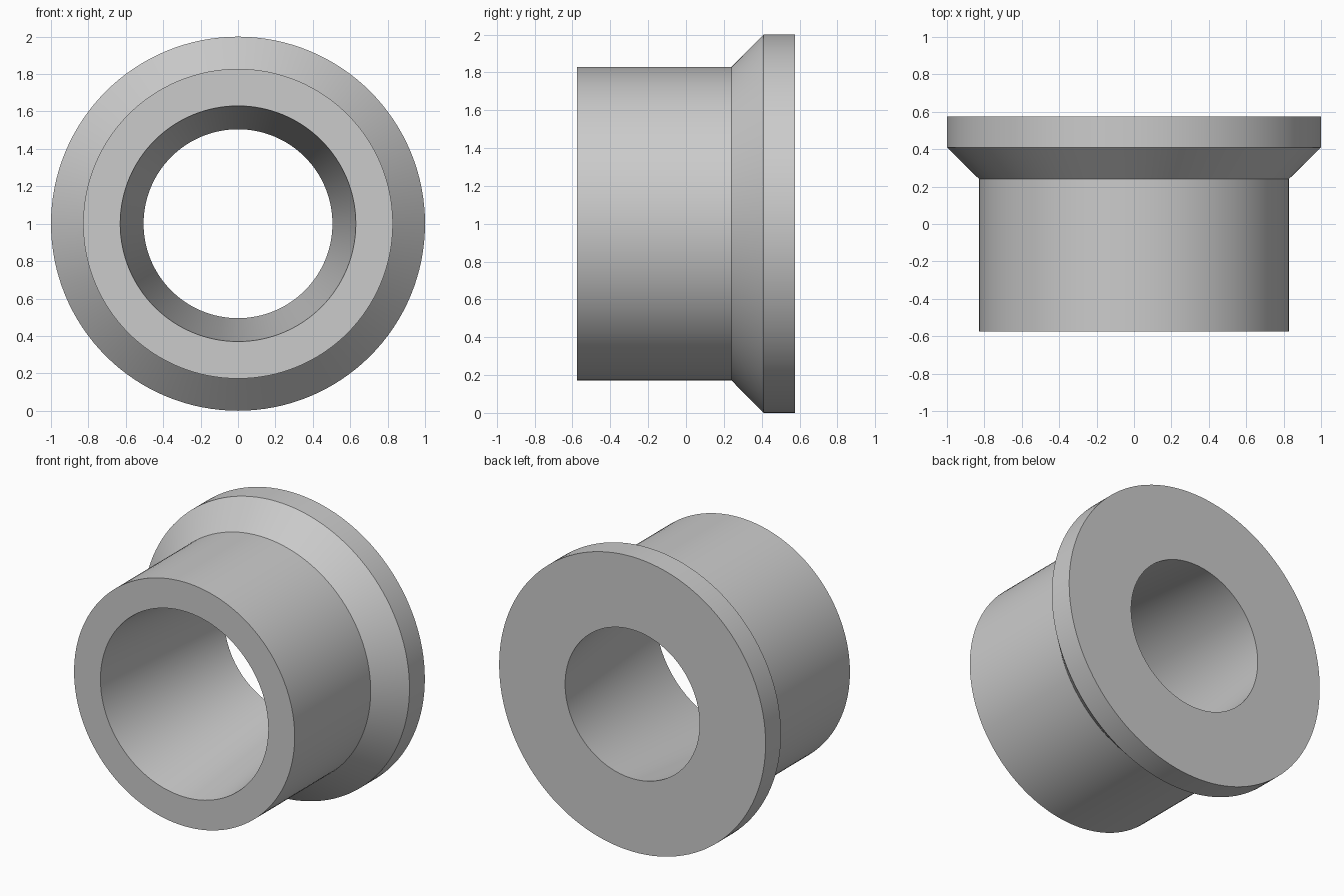
import bpy
import bmesh
import math
from mathutils import Matrix, Vector

cube = bpy.data.objects.get("Cube")
if cube:
    bpy.data.objects.remove(cube, do_unlink=True)

SEGMENTS = 128
AXIS_HEIGHT = 1.0

# Plain grey metal
grey = bpy.data.materials.new("grey_metal")
grey.use_nodes = True
colour = (0.6, 0.6, 0.6, 1.0)
grey.diffuse_color = colour
grey.node_tree.nodes["Principled BSDF"].inputs["Base Color"].default_value = colour

# Closed section of the bushing: (radius, y)
section = [
    (0.63, -0.575),   # front bore rim
    (0.828, -0.575),  # front of sleeve
    (0.828, 0.24),    # sleeve meets flare
    (1.0, 0.41),      # flare meets flange
    (1.0, 0.575),     # back of flange
    (0.505, 0.575),   # back bore rim, tapered bore
]


def revolve(name, profile, material):
    """Turn a closed section around the y axis into a solid ring."""
    bm = bmesh.new()
    rings = []
    for step in range(SEGMENTS):
        turn = Matrix.Rotation(math.tau * step / SEGMENTS, 3, 'Y')
        rings.append([bm.verts.new(turn @ Vector((r, y, 0))) for r, y in profile])
    count = len(profile)
    for i, ring in enumerate(rings):
        after = rings[(i + 1) % SEGMENTS]
        for j in range(count):
            k = (j + 1) % count
            bm.faces.new((ring[j], ring[k], after[k], after[j]))
    bmesh.ops.recalc_face_normals(bm, faces=bm.faces)
    mesh = bpy.data.meshes.new(name)
    bm.to_mesh(mesh)
    bm.free()
    mesh.materials.append(material)
    obj = bpy.data.objects.new(name, mesh)
    bpy.context.collection.objects.link(obj)
    return obj


# Flanged bushing with a tapered bore
bushing = revolve("flanged_bushing", section, grey)
bushing.location.z = AXIS_HEIGHT
bpy.ops.object.select_all(action='DESELECT')
bushing.select_set(True)
bpy.context.view_layer.objects.active = bushing
bpy.ops.object.shade_smooth_by_angle(angle=math.radians(30))
